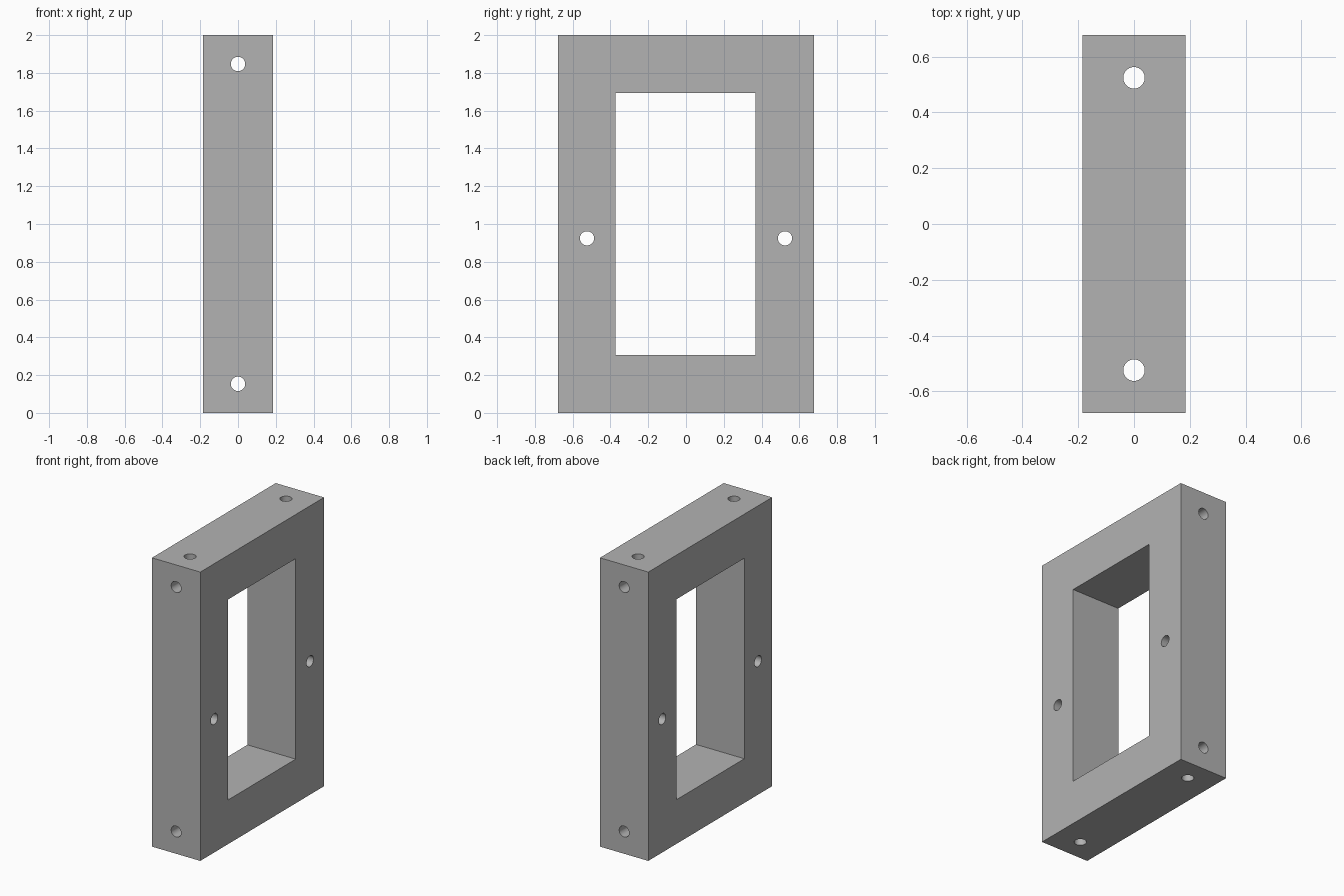
import bpy, math

if "Cube" in bpy.data.objects:
    bpy.data.objects.remove(bpy.data.objects["Cube"])

W, D, H = 0.37, 1.354, 2.0        # overall size in x, y, z
HOLE_Y, R = 0.524, 0.0385         # bore offset and radius


def add_box(name, x, y, z):
    """Box from (min, max) ranges."""
    bpy.ops.mesh.primitive_cube_add(size=1, location=[sum(r) / 2 for r in (x, y, z)])
    ob = bpy.context.object
    ob.name = name
    ob.scale = [r[1] - r[0] for r in (x, y, z)]
    bpy.ops.object.transform_apply(location=True, rotation=True, scale=True)
    return ob


def add_bore(name, loc, rot, length, radius):
    bpy.ops.mesh.primitive_cylinder_add(vertices=40, radius=radius, depth=length,
                                        location=loc, rotation=rot)
    ob = bpy.context.object
    ob.name = name
    bpy.ops.object.transform_apply(location=True, rotation=True, scale=True)
    return ob


def cut(target, cutter):
    mod = target.modifiers.new("cut", 'BOOLEAN')
    mod.operation = 'DIFFERENCE'
    mod.solver = 'EXACT'
    mod.object = cutter
    bpy.context.view_layer.objects.active = target
    bpy.ops.object.modifier_apply(modifier=mod.name)
    bpy.data.objects.remove(cutter, do_unlink=True)


# Rectangular frame with its window
frame = add_box("frame", (-W / 2, W / 2), (-D / 2, D / 2), (0, H))
cut(frame, add_box("window_cutter", (-1, 1), (-0.374, 0.367), (0.306, 1.694)))

# Bores down both posts, through both rails, and across the posts
for s in (-1, 1):
    cut(frame, add_bore("post_bore", (0, s * HOLE_Y, H / 2), (0, 0, 0), 3, R))
for z in (0.154, 1.847):
    cut(frame, add_bore("rail_bore", (0, 0, z), (math.pi / 2, 0, 0), 3, R - 0.0004))
for s in (-1, 1):
    cut(frame, add_bore("cross_bore", (0, s * HOLE_Y, 0.924), (0, math.pi / 2, 0), 1, R - 0.0008))

# Plain grey, smooth bores with sharp edges
grey = bpy.data.materials.new("plain grey")
grey.diffuse_color = (0.45, 0.45, 0.45, 1)
grey.use_nodes = True
grey.node_tree.nodes["Principled BSDF"].inputs["Base Color"].default_value = grey.diffuse_color
frame.data.materials.clear()
frame.data.materials.append(grey)
bpy.ops.object.select_all(action='DESELECT')
frame.select_set(True)
bpy.context.view_layer.objects.active = frame
bpy.ops.object.shade_smooth_by_angle(angle=math.radians(30))
